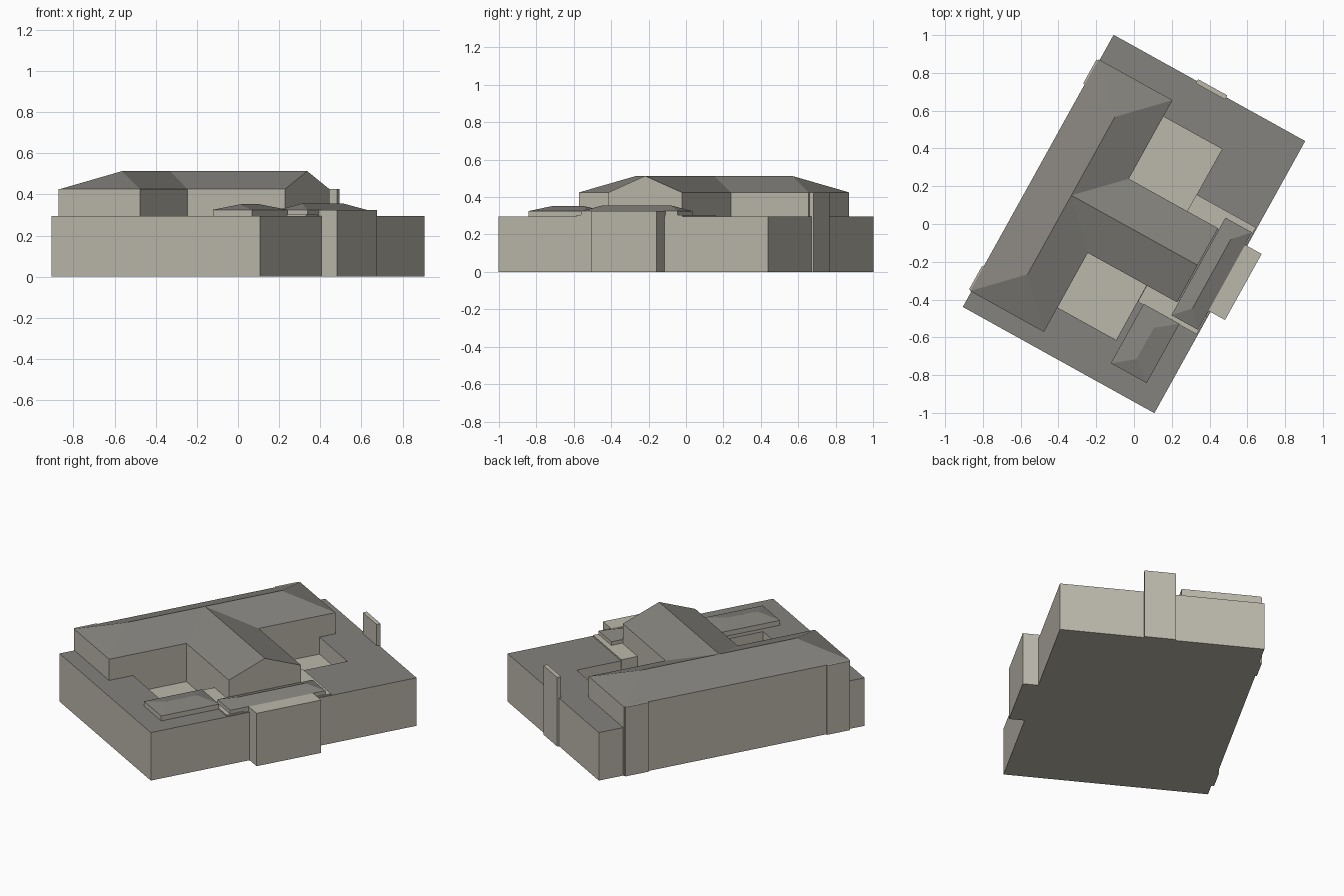
import bpy, bmesh, math

TURN = math.radians(-29)          # the building stands turned on its plot
FLAT, EAVE, RIDGE, YARD = 0.295, 0.425, 0.513, 0.19

old = bpy.data.objects.get("Cube")
if old:
    bpy.data.objects.remove(old, do_unlink=True)


def material(name, rgb):
    m = bpy.data.materials.new(name)
    m.use_nodes = True
    m.diffuse_color = (*rgb, 1)
    m.node_tree.nodes["Principled BSDF"].inputs["Base Color"].default_value = (*rgb, 1)
    return m


beige = material("beige wall", (0.50, 0.48, 0.41))
grey = material("grey roof", (0.235, 0.225, 0.205))


def finish(name, bm, mats):
    bmesh.ops.recalc_face_normals(bm, faces=bm.faces)
    mesh = bpy.data.meshes.new(name)
    bm.to_mesh(mesh)
    bm.free()
    for m in mats:
        mesh.materials.append(m)
    ob = bpy.data.objects.new(name, mesh)
    ob.rotation_euler.z = TURN
    bpy.context.collection.objects.link(ob)
    return ob


def box(name, u, v, z, mat=beige):
    bm = bmesh.new()
    bmesh.ops.create_cube(bm, size=1)
    for p in bm.verts:
        p.co = [lim[0] if c < 0 else lim[1] for c, lim in zip(p.co, (u, v, z))]
    return finish(name, bm, [mat, grey])


def ridge_roof(name, u, v, z, hip, along_u=False):
    """Roof with a ridge along v (or u); hip = 0 leaves upright gable ends."""
    bm = bmesh.new()
    corners = [bm.verts.new((a, b, z[0]))
               for a, b in ((u[0], v[0]), (u[1], v[0]), (u[1], v[1]), (u[0], v[1]))]
    if along_u:
        mid = sum(v) / 2
        ends = [(u[0] + hip, mid), (u[1] - hip, mid)]
        corners = corners[3:] + corners[:3]
    else:
        mid = sum(u) / 2
        ends = [(mid, v[0] + hip), (mid, v[1] - hip)]
    a, b, c, d = corners
    r, s = [bm.verts.new((*e, z[1])) for e in ends]
    for f in ((a, b, r), (b, c, s, r), (c, d, s), (d, a, r, s), (d, c, b, a)):
        bm.faces.new(f)
    ob = finish(name, bm, [grey, beige])
    for f in ob.data.polygons:      # upright gables take the wall colour
        f.material_index = int(abs(f.normal.z) < 0.1)
    return ob


# Ground storey with two sunken courtyards
base = box("ground_storey", (-0.58, 0.58), (-0.8235, 0.8235), (0, FLAT))
for v in ((0.196, 0.573), (-0.583, -0.252)):
    cutter = box("courtyard_cutter", (-0.14, 0.215), v, (YARD, 1))
    cutter.hide_render = True
    mod = base.modifiers.new("courtyard", "BOOLEAN")
    mod.object, mod.operation, mod.solver = cutter, "DIFFERENCE", "EXACT"
    bpy.context.view_layer.objects.active = base
    bpy.ops.object.modifier_apply(modifier=mod.name)
    bpy.data.objects.remove(cutter, do_unlink=True)
for f in base.data.polygons:        # flat roof grey, walls and yards beige
    f.material_index = int(f.normal.z > 0.9 and f.center.z > FLAT - 0.02)

# Long upper hall with hipped roof
box("hall_walls", (-0.587, -0.14), (-0.731, 0.672), (0, EAVE))
ridge_roof("hall_roof", (-0.587, -0.14), (-0.731, 0.672), (EAVE, RIDGE), 0.225)

# Cross wing with gable end
box("wing_walls", (-0.3, 0.40), (-0.252, 0.196), (YARD, EAVE))
ridge_roof("wing_roof", (-0.362, 0.40), (-0.252, 0.196), (EAVE, RIDGE), 0, True)

# Pale passages beside the wing
box("rear_passage", (0.213, 0.574), (0.19, 0.297), (YARD, 0.303))
box("front_passage", (0.217, 0.574), (-0.35, -0.24), (YARD, 0.303))

# Entrance block and the low hipped roofs
box("entrance_block", (0.5, 0.668), (-0.211, 0.189), (0, 0.325))
for name, u, v, top in (("entrance", (0.407, 0.568), (-0.326, 0.264), 0.355),
                        ("side_room", (0.25, 0.467), (-0.704, -0.345), 0.352)):
    box(name + "_walls", u, v, (0.28, 0.325))
    ridge_roof(name + "_roof", u, v, (0.325, top), 0.085)

# Thin wall slabs
box("back_slab", (-0.075, 0.102), (0.81, 0.835), (0, EAVE))
for name, v in (("rear_pier", (0.52, 0.665)), ("front_pier", (-0.725, -0.584))):
    box(name, (-0.596, -0.57), v, (0, EAVE))
